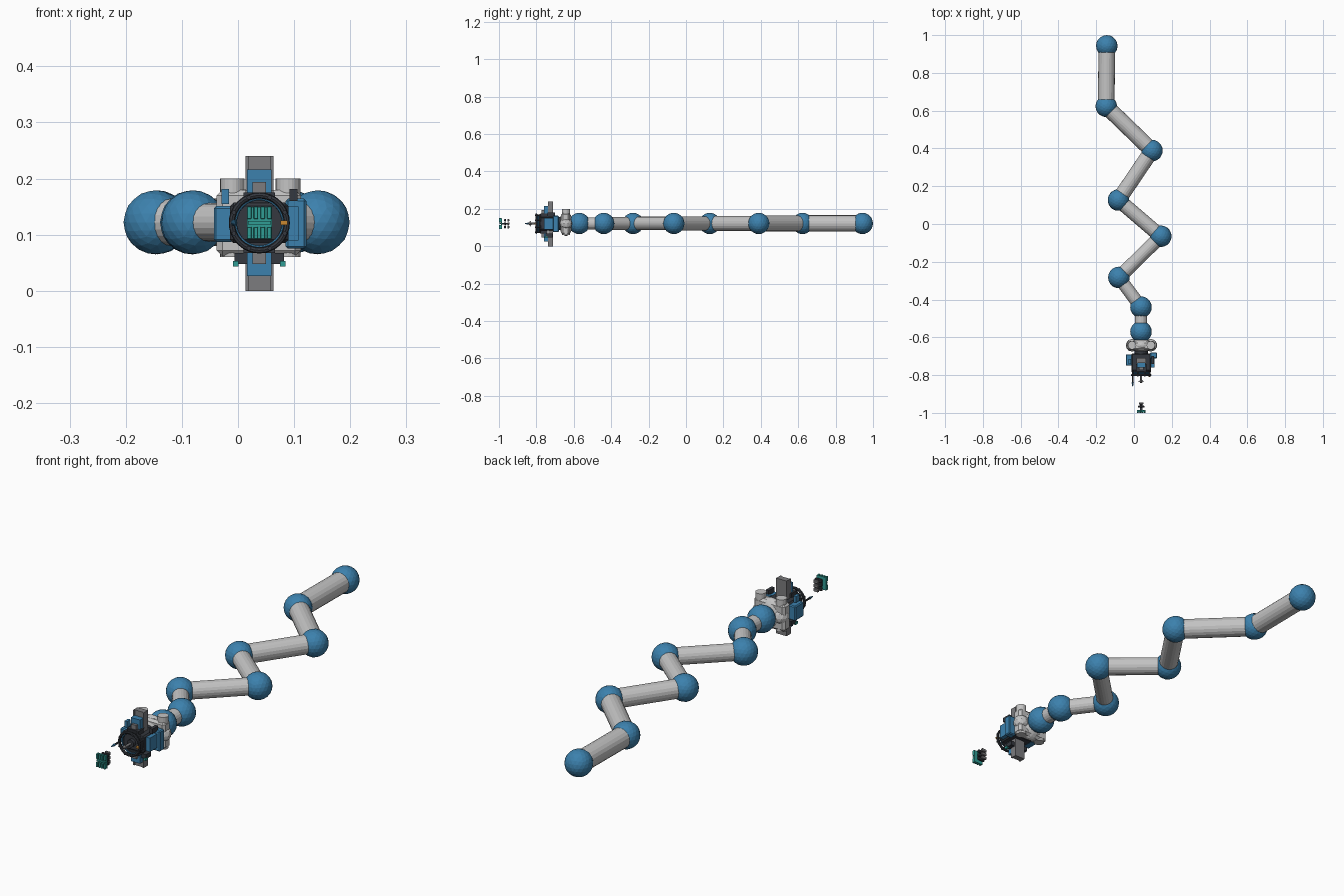
import bpy
import math
from mathutils import Vector

if "Cube" in bpy.data.objects:
    bpy.data.objects.remove(bpy.data.objects["Cube"], do_unlink=True)


def material(name, r, g, b):
    m = bpy.data.materials.new(name)
    m.use_nodes = True
    m.diffuse_color = (r, g, b, 1)
    m.node_tree.nodes["Principled BSDF"].inputs["Base Color"].default_value = (r, g, b, 1)
    return m


BLUE = material("steel blue", .045, .22, .42)
WHITE = material("light grey", .55, .55, .55)
GREY = material("mid grey", .2, .2, .21)
DARK = material("charcoal", .035, .04, .05)
TEAL = material("teal", .03, .34, .3)
ORANGE = material("orange", .6, .25, .03)

CX, CZ = .038, .121  # axis of the tool head


def finish(name, mat):
    ob = bpy.context.object
    ob.name = name
    ob.data.materials.append(mat)
    return ob


def box(name, mat, x, y, z, bevel=0):
    """Box from (low, high) ranges."""
    mid = [(a + b) / 2 for a, b in (x, y, z)]
    bpy.ops.mesh.primitive_cube_add(size=1, location=mid)
    ob = finish(name, mat)
    size = Vector([b - a for a, b in (x, y, z)])
    for v in ob.data.vertices:
        v.co = v.co * size
    if bevel:
        mod = ob.modifiers.new("bevel", 'BEVEL')
        mod.width = bevel
        mod.segments = 1
    return ob


def tube(name, mat, a, b, r, sides=20, r2=None):
    a, b = Vector(a), Vector(b)
    d = b - a
    bpy.ops.mesh.primitive_cone_add(vertices=sides, radius1=r, radius2=r if r2 is None else r2,
                                    depth=d.length, location=(a + b) / 2,
                                    rotation=d.to_track_quat('Z', 'Y').to_euler())
    return finish(name, mat)


def ball(name, mat, centre, r, detail=3, scale=(1, 1, 1)):
    bpy.ops.mesh.primitive_ico_sphere_add(subdivisions=detail, radius=r, location=centre)
    ob = finish(name, mat)
    ob.scale = scale
    return ob


def ring(name, mat, y, r, thick):
    bpy.ops.mesh.primitive_torus_add(location=(CX, y, CZ), rotation=(math.pi / 2, 0, 0),
                                     major_radius=r, minor_radius=thick,
                                     major_segments=32, minor_segments=8)
    return finish(name, mat)


# Jointed arm: balls linked by straight tubes
joints = [(-.144, .943), (-.147, .623), (.095, .389), (-.082, .127),
          (.142, -.065), (-.08, -.283), (.037, -.44), (.037, -.571)]
radii = [.044, .042, .04, .038, .036, .034, .033]
points = [Vector((x, y, .122)) for x, y in joints]
for i, p in enumerate(points):
    ball(f"arm_joint_{i + 1}", BLUE, p, .057)
for i, r in enumerate(radii):
    tube(f"arm_link_{i + 1}", WHITE, points[i], points[i + 1], r)

# Wrist housing
box("wrist_body", WHITE, (-.038, .112), (-.668, -.62), (.062, .18), .01)
ball("wrist_dome", WHITE, (CX, -.642, CZ), .06, 3, (1, .6, 1.1))
for side, x in (("right", -.01), ("left", .089)):
    tube(f"{side}_wrist_cylinder", WHITE, (x, -.642, .06), (x, -.642, .2), .022)
    ball(f"{side}_wrist_bulge", WHITE, (x, -.642, CZ), .034, 2)
tube("wrist_neck", DARK, (CX, -.66, CZ), (CX, -.7, CZ), .035)

# Tool head body and crossing rail
box("head_body", DARK, (-.014, .09), (-.78, -.685), (.085, .157), .006)
box("vertical_rail", GREY, (.013, .063), (-.735, -.71), (0, .24))
for x in (.013, .057):
    for z in (0, .178):
        box("rail_lip", GREY, (x, x + .006), (-.739, -.735), (z, z + .062))

# Blue sliders and grey rams, mirrored above and below the axis
for side, s in (("upper", 1), ("lower", -1)):
    def span(a, b):
        return tuple(sorted((CZ + s * a, CZ + s * b)))
    box(f"{side}_slider", BLUE, (.016, .06), (-.76, -.735), span(.052, .095))
    box(f"{side}_ram", GREY, (.026, .05), (-.772, -.755), span(.035, .073))
    box(f"{side}_clamp", DARK, (.01, .066), (-.778, -.74), span(.035, .054))

# Side motors
box("right_motor", BLUE, (-.043, -.008), (-.75, -.69), (.087, .151), .004)
box("right_motor_post", BLUE, (-.029, -.016), (-.74, -.715), (.155, .181))
box("left_motor", BLUE, (.085, .122), (-.712, -.68), (.075, .164), .004)
box("left_motor_cover", BLUE, (.085, .108), (-.76, -.712), (.09, .15))
box("left_motor_post", DARK, (.092, .106), (-.74, -.7), (.16, .181))

# Lower tray with small lamps
box("lower_tray", DARK, (-.006, .082), (-.75, -.715), (.048, .067))
for x in (-.004, .047, .08):
    box("tray_lamp", TEAL, (x - .005, x + .005), (-.757, -.74), (.043, .053))

# Front ring with its posts
ring("front_ring", DARK, -.8, .049, .0055)
ring("inner_ring", BLUE, -.79, .043, .003)
ring("rear_ring", DARK, -.78, .047, .005)
for i in range(8):
    a = math.tau * (i + .5) / 8
    x, z = CX + .049 * math.cos(a), CZ + .049 * math.sin(a)
    tube("ring_post", DARK, (x, -.75, z), (x, -.808, z), .004, 8)
box("ring_marker", ORANGE, (.076, .088), (-.811, -.8), (.117, .125))

# Probes
tube("side_probe", DARK, (-.007, -.8, CZ), (-.007, -.845, CZ), .004, 8)
tube("side_probe_tip", BLUE, (-.007, -.84, CZ), (-.007, -.86, CZ), .006, 8, .002)
tube("centre_probe", GREY, (CX, -.775, CZ), (CX, -.835, CZ), .005, 12)
tube("centre_probe_collar", DARK, (CX, -.77, CZ), (CX, -.795, CZ), .016, 16)
ball("centre_probe_tip", GREY, (CX, -.835, CZ), .008, 2)
for dx, dz in ((1, 0), (-1, 0), (0, 1), (0, -1)):
    tube("probe_finger", GREY, (CX, -.825, CZ), (CX + .014 * dx, -.835, CZ + .014 * dz), .002, 6)

# Detached sensor: teal pins in front of rows of dark blocks
box("sensor_plate", TEAL, (.016, .061), (-.989, -.985), (.093, .149))
for row in (-1, 1):
    for col in range(4):
        x = CX + (col - 1.5) * .012
        z = CZ + row * .018
        box("sensor_pin", TEAL, (x - .004, x + .004), (-1, -.987), (z - .011, z + .011), .001)
box("sensor_bar", TEAL, (.018, .059), (-.998, -.987), (CZ - .003, CZ + .003))
for y, half, mat in ((-.967, .017, DARK), (-.95, .012, GREY)):
    for z in (CZ - .018, CZ, CZ + .018):
        box("sensor_block", mat, (CX - half, CX + half), (y - .005, y + .005), (z - .007, z + .007), .002)
box("sensor_spine", DARK, (CX - .006, CX + .006), (-.985, -.95), (CZ - .004, CZ + .004))
